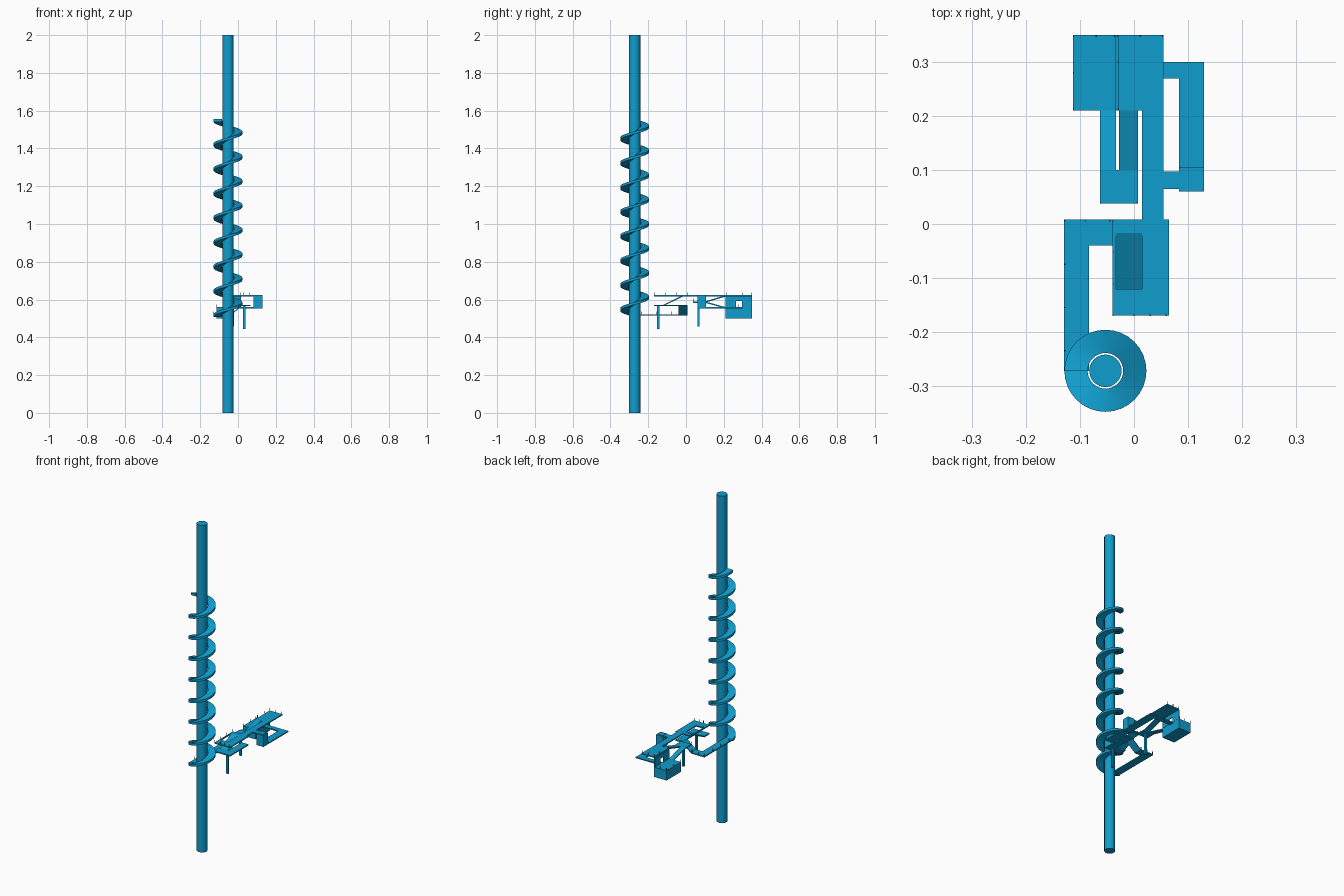
import bpy, bmesh, math
from mathutils import Vector

if "Cube" in bpy.data.objects:
    bpy.data.objects.remove(bpy.data.objects["Cube"])


def material(name, rgb):
    m = bpy.data.materials.new(name)
    m.diffuse_color = (*rgb, 1)
    m.use_nodes = True
    m.node_tree.nodes["Principled BSDF"].inputs["Base Color"].default_value = m.diffuse_color
    return m


BLUE = material("bright blue", (0.005, 0.34, 0.62))
BROWN = material("dull brown", (0.12, 0.07, 0.06))
T = 0.007          # deck thickness
LOW, MID, TOP = 0.522, 0.572, 0.623


def finish(name, bm, mat=BLUE):
    bmesh.ops.recalc_face_normals(bm, faces=bm.faces)
    me = bpy.data.meshes.new(name)
    bm.to_mesh(me)
    bm.free()
    ob = bpy.data.objects.new(name, me)
    bpy.context.collection.objects.link(ob)
    me.materials.append(mat)
    return ob


def add_box(bm, x0, x1, y0, y1, z0, z1):
    v = bmesh.ops.create_cube(bm, size=1)["verts"]
    for p in v:
        p.co = Vector((x1 if p.co.x > 0 else x0, y1 if p.co.y > 0 else y0,
                       z1 if p.co.z > 0 else z0))
    return v


def boxes(name, *items, mat=BLUE):
    bm = bmesh.new()
    for b in items:
        add_box(bm, *b)
    return finish(name, bm, mat)


def ramp(name, x0, x1, y0, y1, za, zb, axis):
    """Sloped plate whose top runs from za to zb along the axis."""
    bm = bmesh.new()
    for p in add_box(bm, x0, x1, y0, y1, -T, 0):
        lo, hi = ((x0, x1), (y0, y1))[axis]
        p.co.z += za + (zb - za) * (p.co[axis] - lo) / (hi - lo)
    return finish(name, bm)


def deck(name, top, *rects):
    return boxes(name, *[(*r, top - T, top) for r in rects])


def posts(name, z, *runs, h=0.015, r=0.0012):
    """Thin railing posts spread evenly along straight runs."""
    bm = bmesh.new()
    for x0, y0, x1, y1, n in runs:
        for i in range(n):
            t = i / max(n - 1, 1)
            x, y = x0 + (x1 - x0) * t, y0 + (y1 - y0) * t
            add_box(bm, x - r, x + r, y - r, y + r, z, z + h)
    return finish(name, bm, BROWN)


# Tall central column
PX, PY = -0.053, -0.272
bm = bmesh.new()
bmesh.ops.create_cone(bm, cap_ends=True, segments=32, radius1=0.03,
                      radius2=0.03, depth=2)
bmesh.ops.translate(bm, verts=bm.verts, vec=(PX, PY, 1))
column = finish("column", bm)

# Spiral walkway, eight turns of a rectangular section
TURNS, SEG, Z0, Z1 = 8, 32, 0.522, 1.555
bm = bmesh.new()
prev = None
for i in range(TURNS * SEG + 1):
    a = math.pi + i * math.tau / SEG
    z = Z0 + (Z1 - Z0) * i / (TURNS * SEG)
    ring = [bm.verts.new((PX + r * math.cos(a), PY + r * math.sin(a), z + dz))
            for r, dz in ((0.033, 0), (0.076, 0), (0.076, -0.014), (0.033, -0.014))]
    if prev:
        for k in range(4):
            j = (k + 1) % 4
            bm.faces.new((prev[k], prev[j], ring[j], ring[k]))
    else:
        bm.faces.new(ring)
    prev = ring
bm.faces.new(prev)
spiral = finish("spiral_walkway", bm)

for ob in (column, spiral):
    bpy.context.view_layer.objects.active = ob
    ob.select_set(True)
    bpy.ops.object.shade_smooth_by_angle(angle=math.radians(30))
    ob.select_set(False)

# Lower path leading from the spiral, then a ramp to the middle deck
deck("lower_path", LOW, (-0.13, -0.083, -0.272, 0.008), (-0.083, -0.04, -0.04, 0.008))
ramp("lower_ramp", -0.04, 0.02, -0.04, 0.008, LOW, MID, 0)

# Middle deck and ramp up to the top deck
deck("middle_deck", MID, (-0.04, 0.065, -0.17, -0.12), (0.02, 0.065, -0.12, 0.008))
ramp("front_ramp", -0.033, 0.015, -0.12, -0.017, MID, TOP, 1)

# Top deck with an opening above the ramp
deck("top_deck", TOP,
     (-0.04, -0.033, -0.17, 0.008), (0.015, 0.065, -0.17, 0.008),
     (-0.033, 0.015, -0.17, -0.12), (-0.033, 0.015, -0.017, 0.008),
     (0.015, 0.055, 0.008, 0.21), (-0.03, 0.055, 0.21, 0.35))

# Rear block, with a wall and doorway under the top deck
BLK = 0.56
boxes("rear_block", (-0.113, -0.03, 0.21, 0.35, 0.5, BLK))
WX = (-0.034, -0.029)
boxes("doorway_wall", (*WX, 0.21, 0.265, BLK, TOP - T), (*WX, 0.297, 0.35, BLK, TOP - T),
      (*WX, 0.265, 0.297, 0.592, TOP - T))

# Folded rear ramps with a turning landing
LAND = 0.59
ramp("rear_ramp_low", -0.063, -0.033, 0.1, 0.21, LAND, BLK, 1)
ramp("rear_ramp_high", -0.028, 0.007, 0.1, 0.21, LAND, TOP, 1)
deck("turning_landing", LAND, (-0.063, 0.007, 0.038, 0.1))

# Side walkway with its lift shaft and bridge
deck("side_walkway", BLK, (-0.03, 0.13, 0.27, 0.3), (0.083, 0.13, 0.06, 0.27))
boxes("lift_shaft", (0.083, 0.13, 0.06, 0.105, BLK - T, TOP))
boxes("lift_hatch", (0.089, 0.123, 0.066, 0.1, TOP, TOP + 0.002))
deck("lift_bridge", TOP, (0.055, 0.083, 0.065, 0.097))

# Support legs
for name, x, y, z0, z1 in (("front_leg", 0.033, -0.147, 0.445, MID - T),
                           ("rear_leg", -0.028, 0.066, 0.457, LAND - T)):
    boxes(name, (x - 0.006, x + 0.006, y - 0.006, y + 0.006, z0, z1))

# Railing posts
posts("top_posts", TOP, (-0.039, -0.169, -0.039, 0.006, 4), (0.0, -0.169, 0.06, -0.169, 3),
      (-0.03, 0.348, 0.053, 0.348, 3), (-0.029, 0.213, -0.029, 0.3, 2))
posts("lower_posts", LOW, (-0.128, -0.235, -0.128, 0.006, 4), (-0.09, 0.006, -0.045, 0.006, 2))
posts("block_posts", BLK, (-0.112, 0.212, -0.112, 0.348, 3), (-0.07, 0.348, -0.036, 0.348, 2))
posts("landing_posts", LAND, (-0.062, 0.039, 0.005, 0.039, 2))
